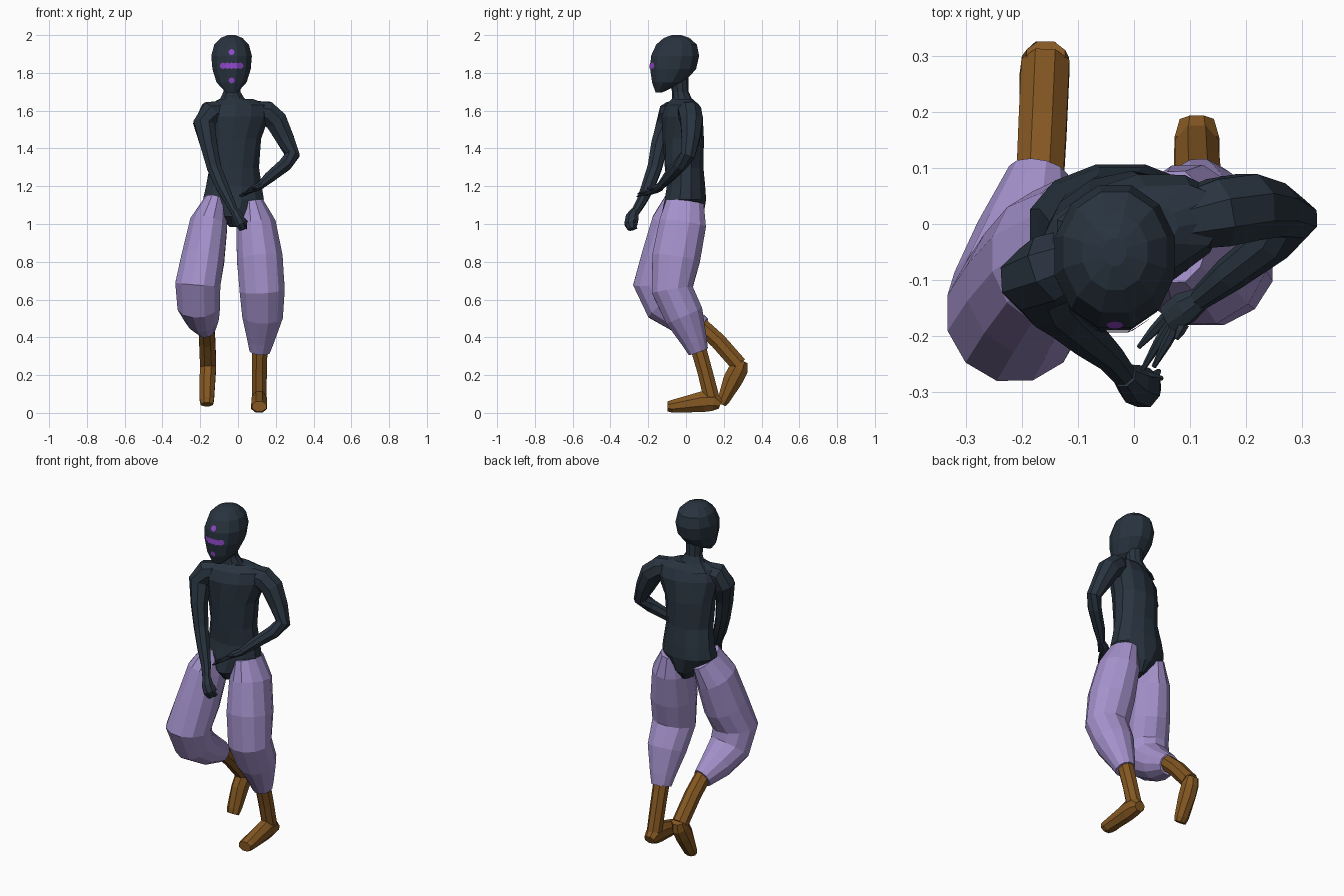
import bpy, bmesh, math
from mathutils import Vector
from mathutils.bvhtree import BVHTree


def material(name, rgb):
    m = bpy.data.materials.new(name)
    m.diffuse_color = (*rgb, 1)
    return m


DARK = material("dark navy", (0.022, 0.034, 0.050))
LILAC = material("lilac cloth", (0.37, 0.285, 0.60))
BROWN = material("brown leather", (0.235, 0.098, 0.016))
VIOLET = material("violet paint", (0.28, 0.065, 0.60))


def add(name, bm, mat):
    bmesh.ops.recalc_face_normals(bm, faces=bm.faces)
    me = bpy.data.meshes.new(name)
    bm.to_mesh(me)
    bm.free()
    me.materials.append(mat)
    ob = bpy.data.objects.new(name, me)
    bpy.context.collection.objects.link(ob)
    return ob


def loft(name, rings, mat, n=10, ref=(1, 0, 0), level=False):
    """Skin rings (x, y, z, radius a, radius b, turn) along their path."""
    bm = bmesh.new()
    pts = [Vector(r[:3]) for r in rings]
    loops = []
    for i, r in enumerate(rings):
        a, b = r[3], r[4] if len(r) > 4 else r[3]
        turn = math.radians(r[5]) if len(r) > 5 else 0
        if level:
            t = Vector((0, 0, 1))
        else:
            t = Vector((0, 0, 0))
            if i:
                t += (pts[i] - pts[i - 1]).normalized()
            if i < len(pts) - 1:
                t += (pts[i + 1] - pts[i]).normalized()
            t.normalize()
        u = Vector(ref)
        u = (u - t * u.dot(t)).normalized()
        v = t.cross(u)
        u, v = u * math.cos(turn) + v * math.sin(turn), v * math.cos(turn) - u * math.sin(turn)
        ang = [2 * math.pi * (k + 0.5) / n for k in range(n)]
        loops.append([bm.verts.new(pts[i] + (u * a * math.cos(w) + v * b * math.sin(w)) * 1.03)
                      for w in ang])
    for p, q in zip(loops, loops[1:]):
        for k in range(n):
            bm.faces.new((p[k], p[(k + 1) % n], q[(k + 1) % n], q[k]))
    bm.faces.new(loops[0])
    bm.faces.new(loops[-1])
    return add(name, bm, mat)


# Head and neck
HX = -0.034
head = loft("head", [(HX, -.145, 1.695, .03, .016), (HX, -.095, 1.75, .08, .085),
                     (HX, -.068, 1.82, .102, .122), (HX, -.058, 1.89, .108, .128),
                     (HX, -.05, 1.95, .092, .108), (HX, -.05, 1.985, .058, .068),
                     (HX, -.05, 2.0, .02, .025)], DARK, 12, level=True)
loft("neck", [(-.02, -.015, 1.62, .12, .07), (-.03, -.022, 1.665, .065, .05),
              (-.032, -.03, 1.70, .046, .043), (-.033, -.04, 1.79, .05, .05)],
     DARK, 10, level=True)

# Painted face dots, laid on the head surface
bm = bmesh.new()
bm.from_mesh(head.data)
tree = BVHTree.FromBMesh(bm)
bm.free()
bm = bmesh.new()


def on_face(x, z):
    hit = tree.ray_cast(Vector((x, -1, z)), Vector((0, 1, 0)))[0]
    return bm.verts.new(hit - Vector((0, .004, 0)))


dots = [(HX, 1.91, .016), (HX, 1.76, .016)]
dots += [(HX + .023 * k, 1.838, .017) for k in range(-2, 3)]
for x, z, r in dots:
    mid = on_face(x, z)
    rim = [on_face(x + r * math.cos(k * math.pi / 4), z + r * math.sin(k * math.pi / 4))
           for k in range(8)]
    for k in range(8):
        bm.faces.new((mid, rim[k], rim[(k + 1) % 8]))
add("face_dots", bm, VIOLET)

# Torso with the shoulders turned, ending in a brief shaped pelvis
loft("torso", [(-.02, -.02, .985, .025, .07), (-.02, -.02, 1.04, .075, .112),
               (-.024, -.003, 1.13, .162, .11), (-.022, 0, 1.2, .148, .102),
               (-.02, -.01, 1.3, .13, .1, 5), (-.018, -.015, 1.45, .138, .105, 12),
               (-.005, -.02, 1.57, .17, .1, 18), (.005, -.02, 1.63, .16, .078, 18),
               (-.01, -.02, 1.662, .09, .05, 18)], DARK, 12, level=True)

# Arms
ARM = (0, 1, 0)
loft("right_arm", [(-.08, -.05, 1.605, .05), (-.145, -.08, 1.59, .064), (-.18, -.1, 1.53, .06),
                   (-.155, -.14, 1.42, .047), (-.127, -.165, 1.3, .04), (-.085, -.2, 1.2, .036),
                   (-.045, -.235, 1.12, .027), (-.017, -.27, 1.06, .022)], DARK, 8, ARM)
loft("left_arm", [(.07, 0, 1.605, .05), (.15, .02, 1.59, .064), (.203, .03, 1.545, .062),
                  (.25, .025, 1.45, .05), (.288, .01, 1.365, .04), (.25, -.03, 1.315, .037),
                  (.17, -.09, 1.25, .031), (.115, -.135, 1.2, .02)], DARK, 8, ARM)

# Hands
loft("right_fist", [(-.017, -.27, 1.07, .022), (0, -.285, 1.035, .036, .03),
                    (.018, -.292, 1.0, .036, .032), (.028, -.287, .972, .022)], DARK, 8, ARM)
loft("left_palm", [(.12, -.132, 1.203, .02), (.09, -.15, 1.19, .03, .02),
                   (.06, -.17, 1.175, .026, .013)], DARK, 8, ARM)


def finger(name, a, b):
    a, b = Vector(a), Vector(b)
    loft(name, [(*a, .01), (*a.lerp(b, .5), .009), (*b, .004)], DARK, 6, ARM)


for k, tip in enumerate([(.008, -.22, 1.15), (.015, -.26, 1.145), (.035, -.255, 1.16),
                         (.075, -.205, 1.19)]):
    finger(f"left_finger_{k + 1}", (.062 + .009 * k, -.16 - .006 * k, 1.172 + .005 * k), tip)
for k in range(3):
    finger(f"right_finger_{k + 1}", (.03, -.31 + .015 * k, 1.0), (.045, -.285 + .012 * k, .975))
finger("right_thumb", (.01, -.27, 1.04), (.05, -.275, 1.01))

# Baggy trouser legs
loft("left_trouser_leg", [(.075, -.005, 1.115, .06, .1), (.095, -.018, 1.0, .105, .125),
                          (.115, -.052, .82, .122, .128), (.128, -.072, .65, .12, .11),
                          (.13, -.01, .515, .108, .104), (.12, .045, .38, .07, .068),
                          (.115, .065, .325, .054, .054)], LILAC, 12)
loft("right_trouser_leg", [(-.12, -.015, 1.115, .06, .1), (-.155, -.06, 1.0, .1, .123),
                           (-.185, -.11, .82, .114, .127), (-.213, -.158, .68, .12, .122),
                           (-.207, -.115, .572, .114, .107), (-.19, -.02, .505, .09, .088),
                           (-.17, .09, .45, .053, .056)], LILAC, 12)

# Boots: shaft and foot
loft("left_boot_shaft", [(.115, .055, .38, .044), (.113, .1, .22, .042),
                         (.112, .135, .08, .04, .044)], BROWN, 8)
loft("left_boot_foot", [(.112, .183, .045, .032, .026), (.112, .15, .06, .042, .053),
                        (.112, .09, .06, .043, .058), (.112, -.07, .035, .044, .036),
                        (.112, -.098, .034, .04, .028)], BROWN, 8)
loft("right_boot_shaft", [(-.168, .07, .47, .044), (-.163, .17, .38, .045),
                          (-.158, .28, .255, .045)], BROWN, 8)
loft("right_boot_foot", [(-.157, .3, .275, .036, .03), (-.158, .28, .235, .044, .053),
                         (-.162, .248, .175, .044, .054), (-.165, .2, .07, .04, .034),
                         (-.165, .188, .045, .034, .024)], BROWN, 8)
